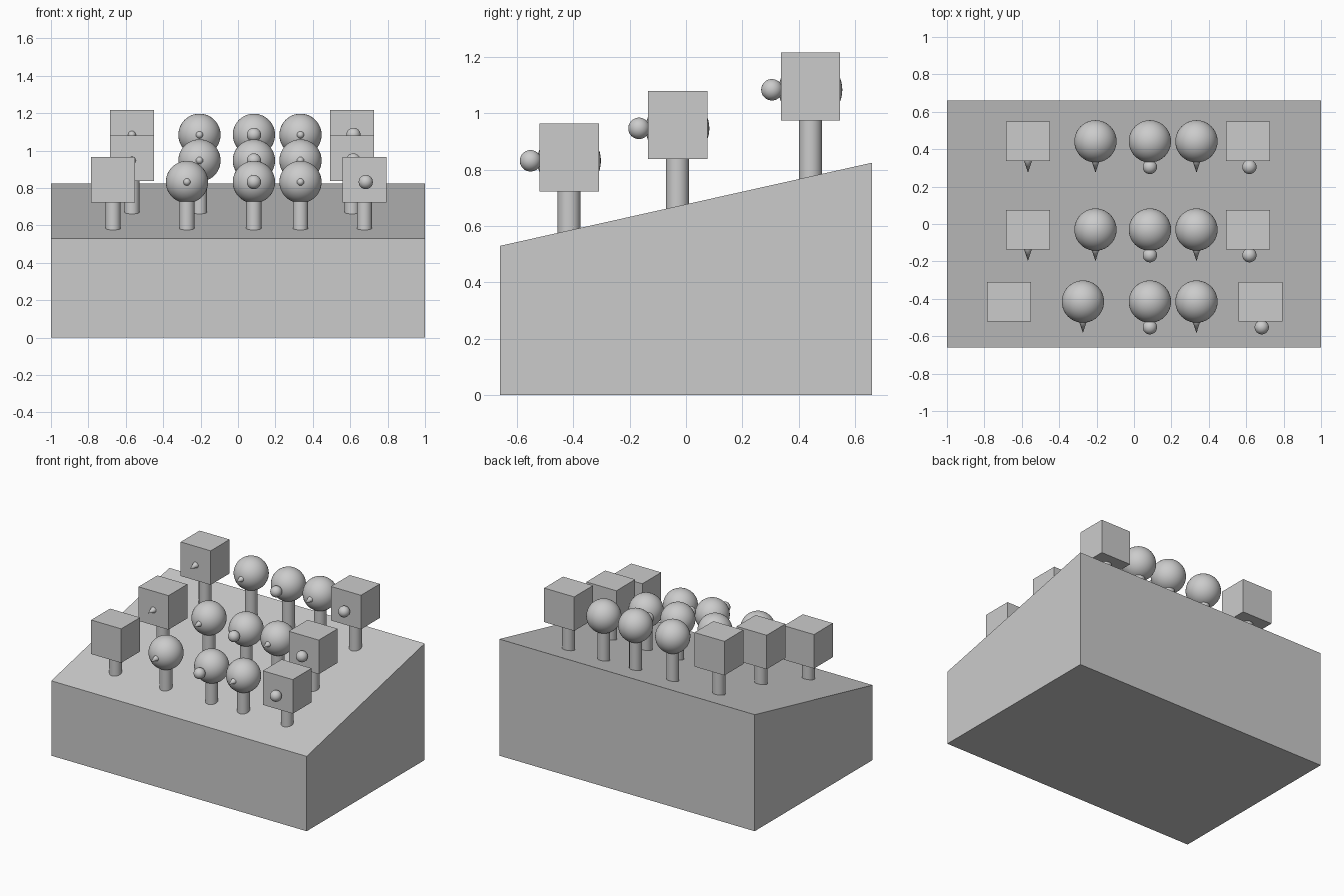
import bpy, bmesh, math

if "Cube" in bpy.data.objects:
    bpy.data.objects.remove(bpy.data.objects["Cube"])


def finish(name, bm, smooth=False):
    me = bpy.data.meshes.new(name)
    bmesh.ops.recalc_face_normals(bm, faces=bm.faces)
    if smooth:
        for f in bm.faces:
            f.smooth = True
        for e in bm.edges:
            if len(e.link_faces) == 2 and e.calc_face_angle() > math.radians(35):
                e.smooth = False
    bm.to_mesh(me)
    bm.free()
    ob = bpy.data.objects.new(name, me)
    bpy.context.collection.objects.link(ob)
    return ob


def box(name, loc, size):
    bm = bmesh.new()
    bmesh.ops.create_cube(bm, size=1)
    ob = finish(name, bm)
    ob.location, ob.scale = loc, size


def ball(name, loc, r):
    bm = bmesh.new()
    bmesh.ops.create_uvsphere(bm, u_segments=40, v_segments=24, radius=r)
    finish(name, bm, True).location = loc


def cone(name, loc, r1, r2, depth, tilt=0.0):
    bm = bmesh.new()
    bmesh.ops.create_cone(bm, cap_ends=True, segments=32, radius1=r1, radius2=r2, depth=depth)
    ob = finish(name, bm, True)
    ob.location, ob.rotation_euler = loc, (tilt, 0, 0)


# Sloped base: side profile extruded along x
bm = bmesh.new()
profile = [(-0.66, 0), (0.66, 0), (0.66, 0.825), (-0.66, 0.53)]
face = bm.faces.new([bm.verts.new((-1, y, z)) for y, z in profile])
new = bmesh.ops.extrude_face_region(bm, geom=[face])["geom"]
bmesh.ops.translate(bm, vec=(2, 0, 0), verts=[v for v in new if isinstance(v, bmesh.types.BMVert)])
finish("sloped_base", bm)

# Three rows of audience figures: (row y, head centre z, column x positions)
rows = [
    ("front", -0.415, 0.832, (-0.668, -0.273, 0.085, 0.334, 0.676)),
    ("middle", -0.03, 0.947, (-0.567, -0.206, 0.085, 0.334, 0.61)),
    ("back", 0.442, 1.084, (-0.567, -0.206, 0.085, 0.334, 0.61)),
]
noses = ("cone", "cone", "ball", "cone", "ball")

for row, y, z, columns in rows:
    for i, x in enumerate(columns):
        tag = f"{row}_{i + 1}"
        square = i in (0, 4)
        # Neck post, sunk slightly into the slope
        bottom, top = 0.6775 + 0.2235 * y - 0.03, z - 0.08
        cone("post_" + tag, (x, y, (bottom + top) / 2), 0.041, 0.041, top - bottom)
        # Head: boxes at the row ends, balls between
        if square:
            box("box_head_" + tag, (x, y, z + 0.012), (0.235, 0.211, 0.241))
        else:
            ball("ball_head_" + tag, (x, y, z), 0.113)
        # Nose on the front of the head (front left head has none)
        if row == "front" and i == 0:
            continue
        if noses[i] == "ball":
            ball("ball_nose_" + tag, (x + (0.007 if i == 4 else 0), y - 0.137, z), 0.038)
        else:
            cone("cone_nose_" + tag, (x, y - 0.135, z), 0.022, 0, 0.067, math.pi / 2)
